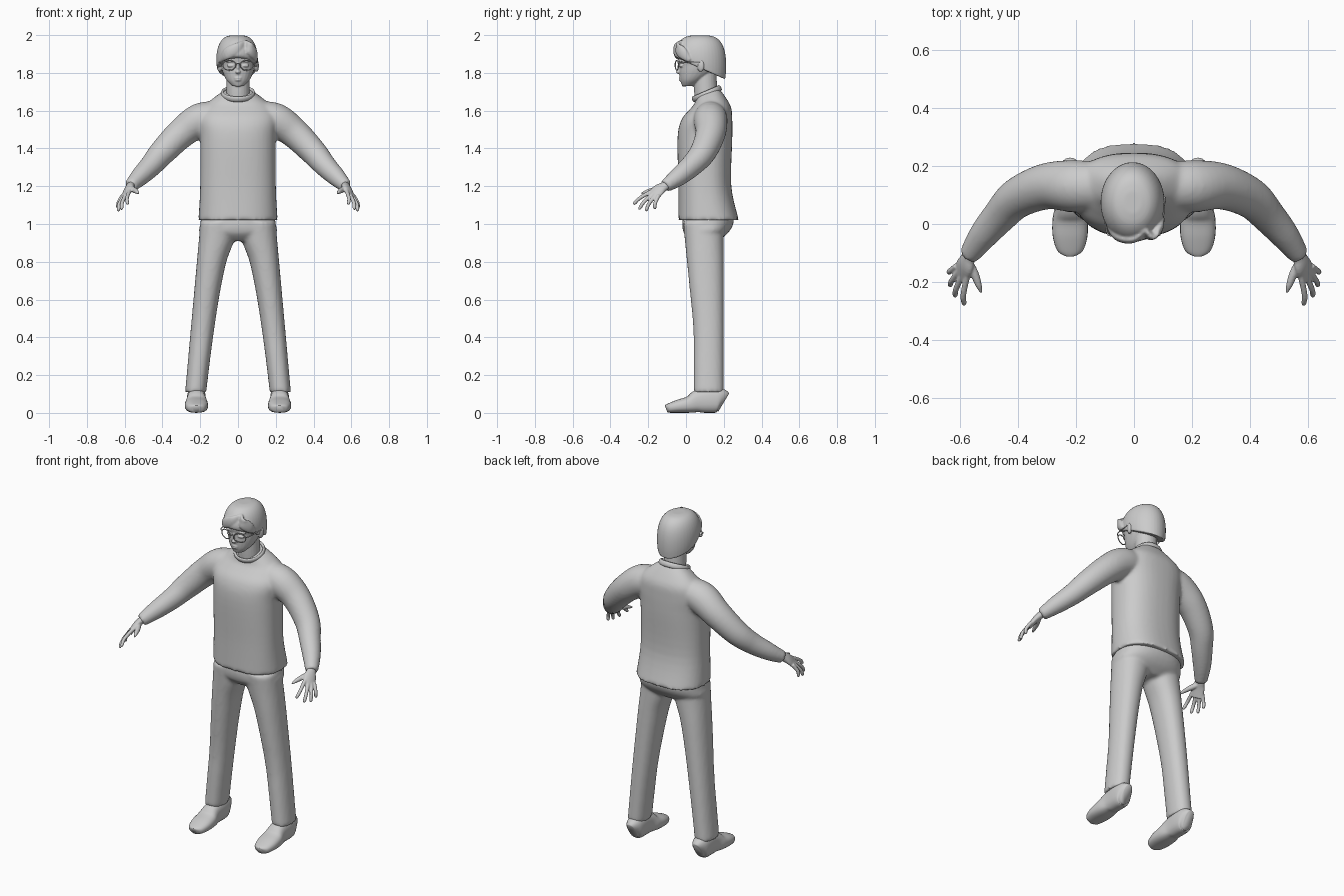
import bpy, bmesh
from math import pi, sin, cos, copysign
from mathutils import Vector, Matrix

old_cube = bpy.data.objects.get("Cube")
if old_cube:
    bpy.data.objects.remove(old_cube)

grey = bpy.data.materials.new("plain_grey")
grey.use_nodes = True
grey.diffuse_color = (0.6, 0.6, 0.6, 1)
grey.node_tree.nodes["Principled BSDF"].inputs["Base Color"].default_value = grey.diffuse_color

ACROSS, DEPTH, UP = Vector((1, 0, 0)), Vector((0, 1, 0)), Vector((0, 0, 1))


def smooth_rows(rows, steps=5):
    """Pass a smooth spline through rows of numbers."""
    result = []
    last = len(rows) - 1
    for i in range(last):
        neighbours = zip(rows[max(i - 1, 0)], rows[i], rows[i + 1], rows[min(i + 2, last)])
        neighbours = list(neighbours)
        for step in range(steps):
            t = step / steps
            result.append([b + t / 2 * (c - a + t * (2 * a - 5 * b + 4 * c - d
                           + t * (3 * (b - c) + d - a))) for a, b, c, d in neighbours])
    result.append(rows[last])
    return result


def loft(bm, rows, side=ACROSS, level=False, segments=24, power=2, mirror=1, closed=False):
    """Skin rings of (x, y, z, width, depth, tilt); level rings stay horizontal."""
    rows = rows if closed else smooth_rows(rows)
    centers = [Vector((mirror * row[0], row[1], row[2])) for row in rows]
    last = len(rows) - 1
    side = Vector((mirror * side[0], side[1], side[2]))
    loops = []
    for i, (center, row) in enumerate(zip(centers, rows)):
        u, v = ACROSS, DEPTH
        if not level:
            after = (i + 1) % len(rows) if closed else min(i + 1, last)
            before = i - 1 if closed else max(i - 1, 0)
            along = (centers[after] - centers[before]).normalized()
            u = (side - along * side.dot(along)).normalized()
            v = along.cross(u)
        tilt = row[5] if len(row) > 5 else 0
        loop = []
        for k in range(segments):
            angle = 2 * pi * k / segments
            a, b = (copysign(abs(value) ** (2 / power), value) * size
                    for value, size in zip((cos(angle), sin(angle)), row[3:5]))
            loop.append(bm.verts.new(center + u * a + v * b - UP * tilt * b))
        loops.append(loop)
    pairs = list(zip(loops, loops[1:]))
    if closed:
        pairs.append((loops[-1], loops[0]))
    else:
        bm.faces.new(loops[0])
        bm.faces.new(loops[-1])
    for a, b in pairs:
        for k in range(segments):
            bm.faces.new((a[k - 1], a[k], b[k], b[k - 1]))


def tube(bm, path, radii, **options):
    loft(bm, [(*point, r, r) for point, r in zip(path, radii)], **options)


def blob(bm, center, size, turn=0):
    place = Matrix.Translation(center) @ Matrix.Rotation(turn, 4, 'Z')
    bmesh.ops.create_uvsphere(bm, u_segments=16, v_segments=10, radius=1,
                              matrix=place @ Matrix.Diagonal((*size, 1)))


def finish(name, bm, voxel=0, soften=0):
    """Make the object; a voxel size blends its overlapping pieces into one skin."""
    bmesh.ops.recalc_face_normals(bm, faces=bm.faces)
    mesh = bpy.data.meshes.new(name)
    bm.to_mesh(mesh)
    bm.free()
    mesh.materials.append(grey)
    obj = bpy.data.objects.new(name, mesh)
    bpy.context.collection.objects.link(obj)
    for polygon in mesh.polygons:
        polygon.use_smooth = True
    if voxel:
        blend = obj.modifiers.new("blend", 'REMESH')
        blend.mode, blend.voxel_size, blend.use_smooth_shade = 'VOXEL', voxel, True
        relax = obj.modifiers.new("relax", 'SMOOTH')
        relax.iterations = soften


# Sweater: torso blended with both sleeves
bm = bmesh.new()
torso = ((1.02, .12, .21, .16), (1.2, .1, .2, .14), (1.45, .1, .2, .145), (1.55, .11, .21, .135),
         (1.61, .13, .19, .11), (1.65, .13, .15, .085), (1.7, .115, .08, .06))
loft(bm, [(0, y, z, width, depth, -3 * max(0, z - 1.6)) for z, y, width, depth in torso],
     level=True, power=2.4, segments=40)
arm = ((.1, .13, 1.57), (.2, .13, 1.55), (.3, .13, 1.48), (.4, .09, 1.38),
       (.46, .03, 1.31), (.52, -.04, 1.25), (.57, -.11, 1.2))
for mirror in (1, -1):
    tube(bm, arm, (.08, .09, .08, .07, .06, .05, .035), side=DEPTH, mirror=mirror)
finish("sweater", bm, voxel=.01, soften=5)

# Ribbed collar, higher at the nape
bm = bmesh.new()
collar = []
for k in range(40):
    angle = 2 * pi * k / 40
    collar.append((.083 * cos(angle), .11 + .07 * sin(angle), 1.69 + .03 * sin(angle), .016, .008))
loft(bm, collar, side=Vector((0, -.4, .9)), segments=10, closed=True)
finish("collar", bm)

# Trousers: hips blended with both legs
bm = bmesh.new()
hips = ((1.06, .12, .19, .13), (1, .115, .2, .135), (.95, .105, .2, .115), (.91, .1, .1, .07))
loft(bm, [(0, y, z, width, depth) for z, y, width, depth in hips],
     level=True, power=2.3, segments=40)
leg = []
for step in range(10):
    z = .11 + step / 10
    outer = .29 - .09 * z
    inner = .18 * max(0, 1 - z / .93) ** .55
    front, back = .04 - .1 * max(0, z - .45), .2
    leg.append(((outer + inner) / 2, (front + back) / 2, z,
                (outer - inner) / 2, (back - front) / 2))
for mirror in (1, -1):
    loft(bm, leg, level=True, power=2.2, mirror=mirror)
finish("trousers", bm, voxel=.01, soften=5)

# Shoes: rings from toe to heel, all resting on the floor
shoe = ((-.105, .02, .04), (-.09, .045, .05), (-.04, .06, .07), (.02, .06, .09),
        (.07, .05, .125), (.14, .05, .14), (.18, .045, .13), (.2, .025, .11))
for mirror, label in ((1, "left"), (-1, "right")):
    bm = bmesh.new()
    loft(bm, [(.22, y, top / 2, width, top / 2) for y, width, top in shoe],
         power=2.5, mirror=mirror)
    finish(label + "_shoe", bm)

# Hands: palm, four fanned fingers and a thumb blended together
knuckle_line = Vector((.04, .05, -.03))
first_base, last_base = Vector((.577, -.2, 1.16)), Vector((.617, -.15, 1.135))
first_tip, last_tip = Vector((.586, -.28, 1.105)), Vector((.638, -.167, 1.08))
palm = ((.555, -.09, 1.22, .026, .02), (.57, -.115, 1.2, .027, .02),
        (.582, -.145, 1.18, .037, .018), (.6, -.18, 1.14, .036, .012))
thumb = ((.572, -.13, 1.19), (.55, -.17, 1.18), (.535, -.21, 1.17), (.526, -.237, 1.16))
for mirror, label in ((1, "left"), (-1, "right")):
    bm = bmesh.new()
    loft(bm, palm, side=knuckle_line, mirror=mirror)
    for k in range(4):
        fan = k / 3
        reach = Vector((.017, -.01, -.022)) * sin(pi * fan)
        base = first_base.lerp(last_base, fan) + reach / 4
        tip = first_tip.lerp(last_tip, fan) + reach
        bend = Vector((.006, -.004, .005))
        path = (base.lerp(tip, -.3), base.lerp(tip, .5) + bend, base.lerp(tip, .9), tip)
        tube(bm, path, (.011, .01, .009, .004), side=knuckle_line, segments=12, mirror=mirror)
    tube(bm, thumb, (.016, .015, .011, .004), side=UP, segments=12, mirror=mirror)
    finish(label + "_hand", bm, voxel=.004, soften=2)

# Head with neck, nose, lips, eyes, brows and ears
bm = bmesh.new()
skull = ((1.73, .01, .03, .03), (1.76, .03, .06, .06), (1.8, .055, .08, .09),
         (1.84, .07, .09, .105), (1.9, .075, .095, .115), (1.97, .075, .04, .05))
loft(bm, [(0, y, z, width, depth) for z, y, width, depth in skull], level=True, power=2.1)
tube(bm, ((0, .115, 1.62), (0, .105, 1.7), (0, .1, 1.82)), (.065, .062, .06), level=True)
blob(bm, (0, -.038, 1.805), (.014, .016, .01))
blob(bm, (0, -.032, 1.83), (.009, .013, .03))
for z, width in ((1.773, .022), (1.762, .018)):
    blob(bm, (0, -.026, z), (width, .012, .006))
blob(bm, (0, -.01, 1.738), (.02, .013, .012))
for mirror in (1, -1):
    blob(bm, (mirror * .04, -.026, 1.838), (.02, .01, .008), mirror * .3)
    blob(bm, (mirror * .042, -.026, 1.862), (.028, .01, .006), mirror * .3)
    blob(bm, (mirror * .098, .078, 1.838), (.012, .02, .033), mirror * -.35)
finish("head", bm, voxel=.004, soften=4)

# Hair: a domed cap, low at the nape, with a fringe swept both ways from a parting
bm = bmesh.new()
cap = []
for step in range(9):
    rise = step / 8
    angle = -.35 + 1.8 * rise
    spread = cos(angle) ** .6
    cap.append((-.005, .075, 1.87 + .13 * sin(angle), .11 * spread, .138 * spread,
                .45 * (1 - rise) ** 3))
loft(bm, cap, level=True, segments=40)
fringe = (((.045, -.015, 1.965), (0, -.05, 1.93), (-.06, -.04, 1.9), (-.1, .02, 1.86)),
          ((.04, -.02, 1.965), (.06, -.04, 1.935), (.085, -.015, 1.9), (.1, .02, 1.865)))
for path in fringe:
    loft(bm, [(*point, width, width / 2) for point, width in zip(path, (.012, .03, .03, .01))],
         side=UP)
finish("hair", bm, voxel=.005, soften=4)

# Glasses: round rims, bridge and temples of one wire thickness
bm = bmesh.new()
wire = [.003] * 40
for mirror in (1, -1):
    rim = []
    for k in range(32):
        angle = 2 * pi * k / 32
        x = .046 + .034 * cos(angle)
        rim.append((x, x / 4 - .06, 1.84 + .026 * sin(angle)))
    tube(bm, rim, wire, side=DEPTH, segments=8, mirror=mirror, closed=True)
    temple = ((.079, -.04, 1.85), (.094, -.025, 1.853), (.104, .07, 1.858), (.1, .095, 1.845))
    tube(bm, temple, wire, side=UP, segments=8, mirror=mirror)
tube(bm, ((-.013, -.056, 1.845), (0, -.058, 1.85), (.013, -.056, 1.845)), wire,
     side=UP, segments=8)
finish("glasses", bm)
